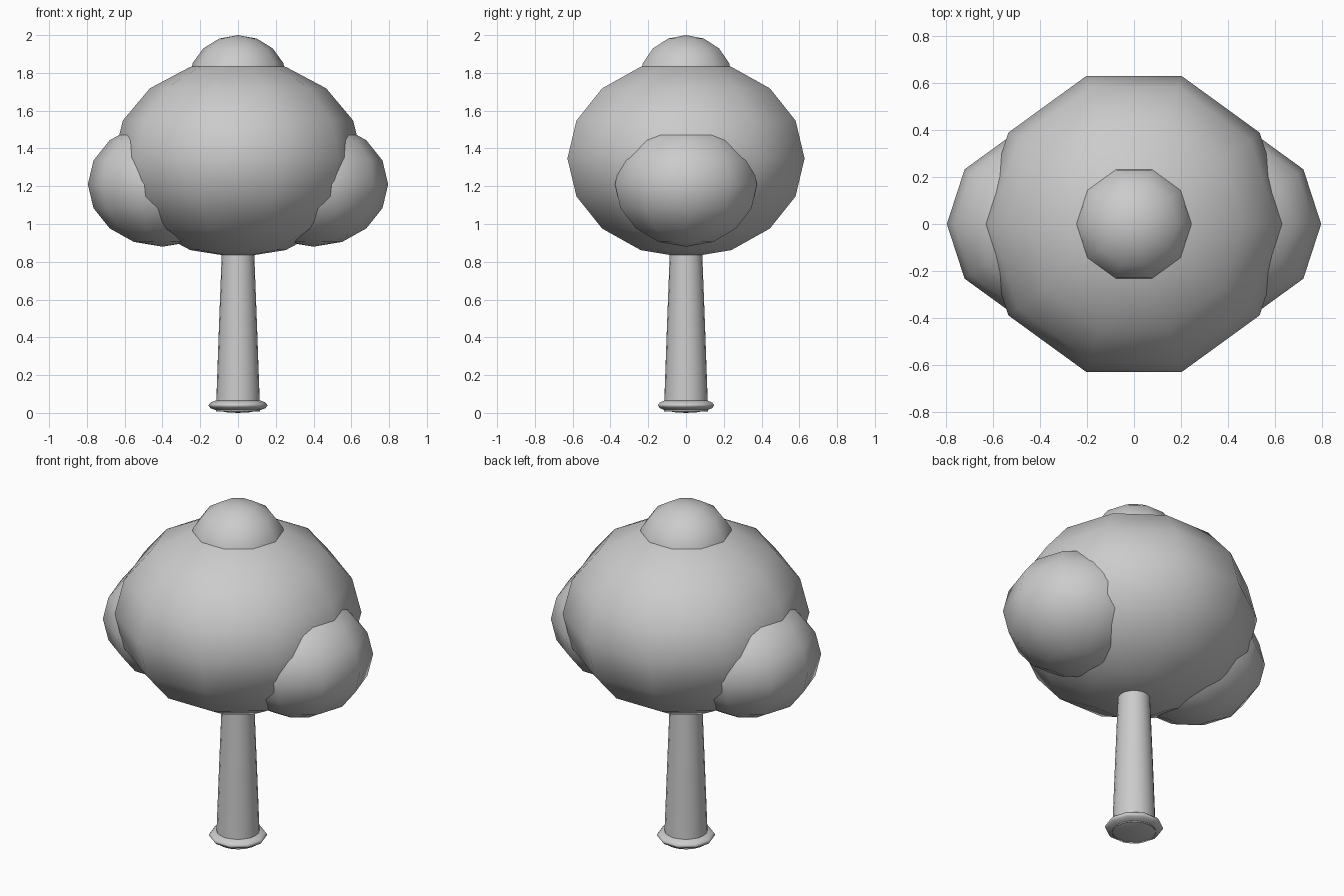
import bpy
import math

cube = bpy.data.objects.get("Cube")
if cube:
    bpy.data.objects.remove(cube, do_unlink=True)

grey = bpy.data.materials.new("plain grey")
grey.use_nodes = True
COLOUR = (0.6, 0.6, 0.6, 1)
grey.diffuse_color = COLOUR
grey.node_tree.nodes["Principled BSDF"].inputs["Base Color"].default_value = COLOUR


def finish(name):
    obj = bpy.context.object
    obj.name = name
    obj.data.materials.append(grey)
    return obj


def blob(name, x, z, radius, half_height):
    """Ten-sided smooth ball, squashed vertically, with a corner on the x axis."""
    bpy.ops.mesh.primitive_uv_sphere_add(
        segments=10, ring_count=8, radius=1, location=(x, 0, z),
        rotation=(0, 0, math.pi / 2))
    obj = finish(name)
    obj.scale = (radius, radius, half_height)
    bpy.ops.object.shade_smooth()


def trunk(name, z0, z1, r0, r1):
    """Open tapered tube between two heights."""
    bpy.ops.mesh.primitive_cone_add(
        vertices=20, radius1=r0, radius2=r1, depth=z1 - z0,
        end_fill_type='NOTHING', location=(0, 0, (z0 + z1) / 2))
    finish(name)
    bpy.ops.object.shade_smooth()


# Foliage
blob("main_foliage", 0, 1.347, 0.66, 0.525)
blob("top_foliage", 0, 1.76, 0.26, 0.24)
for side, sign in (("left", 1), ("right", -1)):
    blob(side + "_foliage", sign * 0.4, 1.21, 0.395, 0.33)

# Trunk in two lengths, standing on a flattened foot
trunk("lower_trunk", 0.008, 0.48, 0.117, 0.1)
trunk("upper_trunk", 0.48, 0.95, 0.1, 0.082)
blob("trunk_foot", 0, 0.04, 0.157, 0.04)
